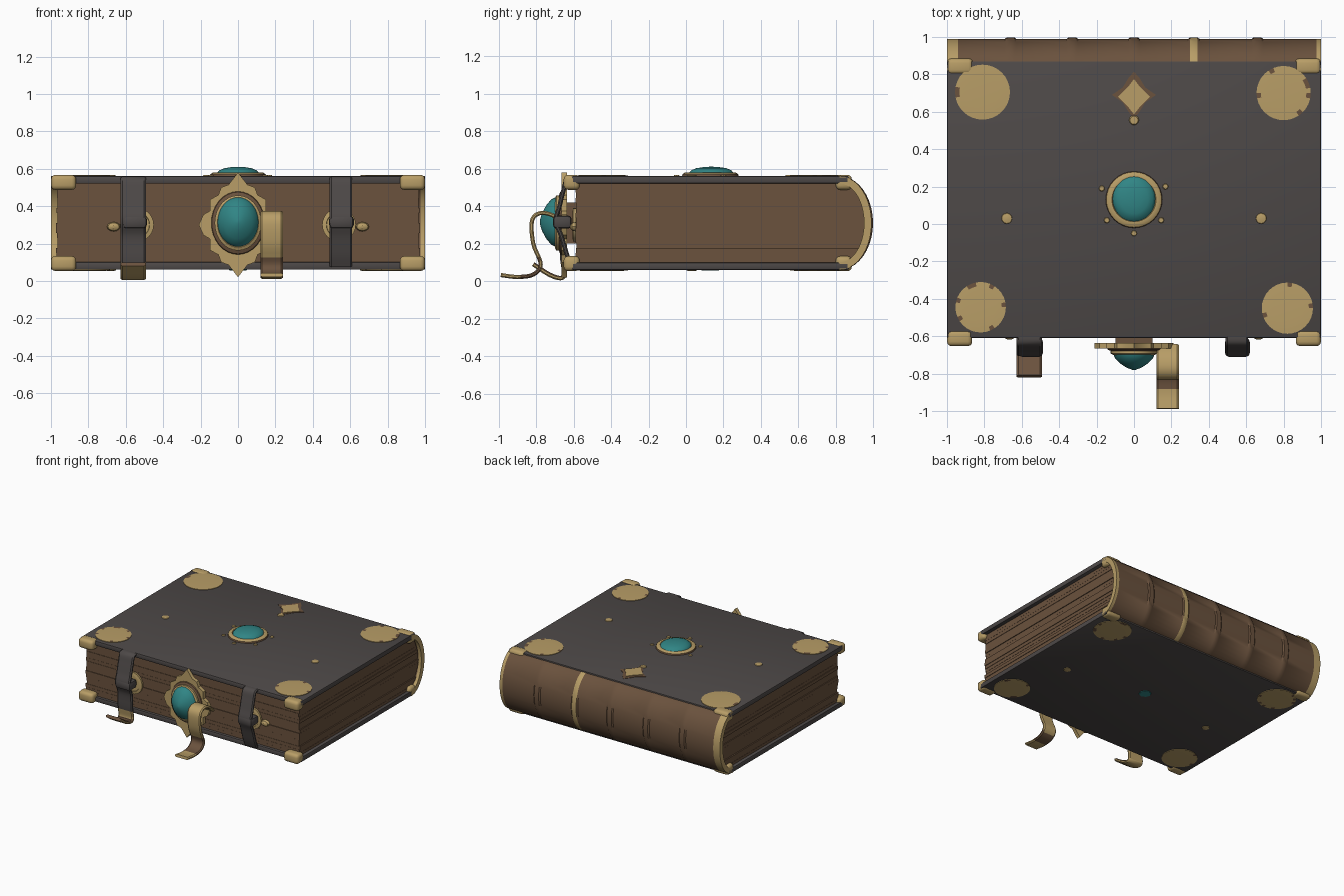
import bpy, bmesh, math, random
from mathutils import Matrix, Vector

if "Cube" in bpy.data.objects:
    bpy.data.objects.remove(bpy.data.objects["Cube"])

random.seed(4)

def material(name, rgb):
    m = bpy.data.materials.new(name)
    m.diffuse_color = (*rgb, 1)
    m.use_nodes = True
    m.node_tree.nodes["Principled BSDF"].inputs["Base Color"].default_value = m.diffuse_color
    return m

GREY = material("dark grey leather", (0.075, 0.066, 0.064))
BROWN = material("brown paper and leather", (0.145, 0.084, 0.047))
GOLD = material("old gold", (0.48, 0.34, 0.135))
TEAL = material("teal gem", (0.03, 0.235, 0.235))

FRONT = Matrix.Rotation(math.pi / 2, 4, 'X')      # local z points to the front
DOWN = Matrix.Rotation(math.pi, 4, 'X')

def finish(name, bm, mats, matrix=Matrix(), angle=35):
    bm.transform(matrix)
    bmesh.ops.recalc_face_normals(bm, faces=bm.faces)
    me = bpy.data.meshes.new(name)
    for f in bm.faces:
        f.smooth = True
    bm.to_mesh(me)
    bm.free()
    for m in mats:
        me.materials.append(m)
    me.set_sharp_from_angle(angle=math.radians(angle))
    ob = bpy.data.objects.new(name, me)
    bpy.context.collection.objects.link(ob)
    return ob

def box(name, lo, hi, mat, bevel=0.0, seg=2):
    bm = bmesh.new()
    lo, hi = Vector(lo), Vector(hi)
    bmesh.ops.create_cube(bm, size=1)
    for v in bm.verts:
        v.co = Vector([(a + b) / 2 + c * (b - a) for a, b, c in zip(lo, hi, v.co)])
    if bevel:
        bmesh.ops.bevel(bm, geom=bm.edges[:], offset=bevel, segments=seg, profile=0.5, affect='EDGES')
    return finish(name, bm, [mat])

def lathe(name, prof, mats, loc, scale=(1, 1, 1), rot=Matrix(), n=32, rule=None):
    """Turn (radius, height) points around local z; open ends are capped."""
    bm = bmesh.new()
    rings = [[bm.verts.new((r * math.cos(2 * math.pi * i / n), r * math.sin(2 * math.pi * i / n), h))
              for i in range(n)] for r, h in prof]
    for s, (a, b) in enumerate(zip(rings, rings[1:])):
        for i in range(n):
            f = bm.faces.new((a[i], a[(i + 1) % n], b[(i + 1) % n], b[i]))
            f.material_index = rule(s) if rule else 0
    bm.faces.new(rings[0])
    bm.faces.new(rings[-1])
    return finish(name, bm, mats, Matrix.Translation(loc) @ rot @ Matrix.Diagonal((*scale, 1)))

def plate(name, pts, mat, loc, thick, rot=Matrix()):
    """Flat outline extruded along local z."""
    bm = bmesh.new()
    lower = [bm.verts.new((x, y, 0)) for x, y in pts]
    upper = [bm.verts.new((x, y, thick)) for x, y in pts]
    bm.faces.new(lower)
    bm.faces.new(upper)
    for i in range(len(pts)):
        j = (i + 1) % len(pts)
        bm.faces.new((lower[i], lower[j], upper[j], upper[i]))
    return finish(name, bm, [mat], Matrix.Translation(loc) @ rot)

def mirror4(q):
    """Quarter outline, from the +y tip to the +x tip, to a full outline."""
    right = q + [(x, -y) for x, y in q[-2::-1]]
    return right + [(-x, y) for x, y in right[-2:0:-1]]

def ribbon(name, path, x, width, thick, mats, rule=None):
    """Smooth strap following (y, z) points."""
    p = [Vector(a) for a in path]
    p = [2 * p[0] - p[1]] + p + [2 * p[-1] - p[-2]]
    pts = []
    for a, b, c, d in zip(p, p[1:], p[2:], p[3:]):
        for k in range(5):
            t = k / 5
            pts.append(0.5 * (2 * b + (c - a) * t + (2 * a - 5 * b + 4 * c - d) * t * t
                              + (3 * b - a - 3 * c + d) * t ** 3))
    pts.append(p[-2])
    bm = bmesh.new()
    rings = []
    for i, q in enumerate(pts):
        t = (pts[min(i + 1, len(pts) - 1)] - pts[max(i - 1, 0)]).normalized()
        o = Vector((-t.y, t.x)) * thick / 2
        w = width / 2
        corners = [(-w, .4), (-w * .85, 1), (w * .85, 1), (w, .4), (w, -.4), (w * .85, -1), (-w * .85, -1), (-w, -.4)]
        rings.append([bm.verts.new((x + u, q.x + o.x * s, q.y + o.y * s)) for u, s in corners])
    for a, b in zip(rings, rings[1:]):
        for i in range(8):
            bm.faces.new((a[i], a[(i + 1) % 8], b[(i + 1) % 8], b[i]))
    bm.faces.new(rings[0])
    bm.faces.new(rings[-1])
    bmesh.ops.recalc_face_normals(bm, faces=bm.faces)
    if rule:
        for f in bm.faces:
            f.material_index = rule(f.calc_center_median(), f.normal)
    return finish(name, bm, mats)

# Covers
box("top_cover", (-1, -0.61, 0.52), (1, 0.87, 0.56), GREY, 0.008)
box("bottom_cover", (-1, -0.61, 0.06), (1, 0.87, 0.10), GREY, 0.008)

# Page block made of slightly uneven layers with a rounded back
bm = bmesh.new()
layers = 16
for k in range(layers):
    z0, z1 = 0.095 + 0.43 * k / layers, 0.095 + 0.43 * (k + 1) / layers
    back = 0.82 + 0.14 * math.sqrt(1 - (((z0 + z1) / 2 - 0.31) / 0.23) ** 2)
    x = 0.975 - random.uniform(0, 0.012)
    front = -0.59 + random.uniform(0, 0.006)
    geo = bmesh.ops.create_cube(bm, size=1)['verts']
    for v in geo:
        v.co = Vector((v.co.x * 2 * x, front if v.co.y < 0 else back, z0 if v.co.z < 0 else z1))
finish("page_block", bm, [BROWN])

# Rounded spine shell with raised bands, one gold band and gold end rims
stations = [(-1, 0), (-0.94, 0)]
for c in (-0.66, -0.33, 0.0, 0.32, 0.66):
    stations += [(c - 0.03, 0), (c - 0.02, 0.008), (c + 0.02, 0.008), (c + 0.03, 0)]
stations += [(0.975, 0), (1, 0)]
bm = bmesh.new()
arc = [math.pi * (i / 20 - 0.5) for i in range(21)]
rings = []
for x, e in stations:
    outer = [(x, 0.82 + (0.17 + e) * math.cos(a), 0.31 + 0.25 * math.sin(a)) for a in arc]
    inner = [(x, 0.82 + 0.13 * math.cos(a), 0.31 + 0.21 * math.sin(a)) for a in reversed(arc)]
    rings.append([bm.verts.new(c) for c in outer + inner])
n = len(rings[0])
for a, b in zip(rings, rings[1:]):
    for i in range(n):
        f = bm.faces.new((a[i], a[(i + 1) % n], b[(i + 1) % n], b[i]))
        cx = f.calc_center_median().x
        f.material_index = int(abs(cx) > 0.96 or abs(cx - 0.32) < 0.01)
for r in (rings[0], rings[-1]):
    for i in range(20):
        bm.faces.new((r[i], r[i + 1], r[n - 2 - i], r[n - 1 - i])).material_index = 1
finish("spine", bm, [BROWN, GOLD])

# Metal corner caps, front and back, top and bottom
for sx in (-1, 1):
    for label, z in (("top", 0.527), ("bottom", 0.093)):
        side = "left" if sx < 0 else "right"
        for end, y, w in (("front", -0.61, 0.135), ("back", 0.842, 0.14)):
            xs = sorted((sx * 1.0, sx * (1 - w)))
            box(f"{end}_{label}_{side}_corner", (xs[0], y - 0.043, z - 0.04),
                (xs[1], y + 0.043, z + 0.04), GOLD, 0.024, 3)

# Worn gold discs and small studs on both covers
for label, z, rot in (("top", 0.558, Matrix()), ("bottom", 0.062, DOWN)):
    for x, y, r in ((-0.81, 0.705, 0.147), (0.80, 0.70, 0.145), (-0.82, -0.445, 0.135), (0.82, -0.45, 0.137)):
        ob = lathe(f"{label}_corner_disc", [(r, 0), (r, 0.006), (r * 0.84, 0.007), (r * 0.6, 0.008)],
                   [GOLD, BROWN], (x, y, z), rot=rot)
        for f in ob.data.polygons:           # worn flecks near the rim
            if len(f.vertices) == 4 and f.index >= 32 and f.index < 64 and random.random() < 0.14:
                f.material_index = 1
    for x in (-0.68, 0.68):
        lathe(f"{label}_side_stud", [(0.03, 0), (0.027, 0.006), (0.012, 0.009)], [GOLD], (x, 0.03, z), rot=rot, n=12)
lathe("bottom_gem", [(0.05, 0), (0.045, 0.006)], [TEAL], (0, 0.13, 0.062), rot=DOWN, n=8)

# Top gem in its ring, with surrounding studs
lathe("top_gem_setting", [(0.152, 0), (0.148, 0.014), (0.135, 0.022), (0.118, 0.022), (0.112, 0.012)],
      [GOLD, BROWN], (0, 0.13, 0.557), rule=lambda s: int(s == 0))
lathe("top_gem", [(0.116, 0), (0.114, 0.018), (0.10, 0.034), (0.075, 0.045), (0.04, 0.051), (0.01, 0.053)],
      [TEAL], (0, 0.135, 0.557), (1, 1.07, 1))
for x, y in ((-0.172, 0.19), (0.168, 0.20), (-0.145, 0.02), (0.145, 0.02), (0, -0.05)):
    lathe("top_gem_stud", [(0.017, 0), (0.013, 0.008)], [GOLD], (x, y, 0.558), n=8)

# Diamond ornament near the spine
plate("diamond_backing", mirror4([(0, 0.125), (0.03, 0.09), (0.06, 0.04), (0.118, 0)]), BROWN, (0, 0.69, 0.558), 0.005)
plate("diamond_inlay", mirror4([(0, 0.095), (0.03, 0.055), (0.085, 0)]), GOLD, (0, 0.68, 0.558), 0.009)
lathe("diamond_drop", [(0.028, 0), (0.022, 0.008)], [GOLD], (0, 0.555, 0.558), n=12)

# Front star plate with gem
star = mirror4([(0, 0.28), (0.05, 0.215), (0.09, 0.20), (0.105, 0.16), (0.15, 0.135),
                (0.15, 0.075), (0.185, 0.055), (0.21, 0)])
plate("front_star", star, GOLD, (0, -0.635, 0.30), 0.03, FRONT)
box("front_star_mount", (-0.1, -0.64, 0.2), (0.1, -0.58, 0.42), BROWN)
lathe("front_gem_setting", [(0.145, 0), (0.14, 0.012), (0.125, 0.018), (0.125, 0.032), (0.11, 0.04), (0.1, 0.03)],
      [GOLD, BROWN], (0, -0.66, 0.31), (1, 1.18, 1), FRONT, rule=lambda s: int(s < 2))
lathe("front_gem", [(0.113, 0), (0.113, 0.03), (0.10, 0.06), (0.075, 0.085), (0.04, 0.108), (0.008, 0.12)],
      [TEAL], (0, -0.66, 0.315), (1, 1.2, 1), FRONT)

# Gold clasp hook hanging beside the gem
ribbon("front_clasp", [(-0.65, 0.30), (-0.71, 0.35), (-0.78, 0.362), (-0.822, 0.32), (-0.815, 0.2), (-0.775, 0.09),
                       (-0.815, 0.035), (-0.90, 0.022), (-0.988, 0.032)], 0.18, 0.12, 0.022, [GOLD, BROWN],
       lambda c, nrm: int(c.z < 0.12 and -0.88 < c.y < -0.78))

# Side straps: left one ends in a turned-up tail, right one is short
upper = [(-0.59, 0.548), (-0.635, 0.54), (-0.655, 0.48), (-0.675, 0.40), (-0.695, 0.32), (-0.665, 0.24)]
ribbon("left_strap", upper + [(-0.66, 0.12), (-0.65, 0.04), (-0.67, 0.016), (-0.73, 0.035), (-0.815, 0.09)],
       -0.56, 0.135, 0.024, [GREY, BROWN, GOLD],
       lambda c, nrm: 0 if c.z > 0.1 else (1 if nrm.z > 0.2 else 2))
ribbon("right_strap", upper + [(-0.635, 0.14), (-0.61, 0.08)], 0.55, 0.12, 0.024, [GREY])
for sx, side in ((-1, "left"), (1, "right")):
    box(f"{side}_strap_keeper", (sx * 0.553 - 0.066, -0.71, 0.28), (sx * 0.553 + 0.066, -0.61, 0.35), GREY, 0.02)
    lathe(f"{side}_strap_rosette", [(0.09, 0), (0.09, 0.014), (0.068, 0.018), (0.066, 0.012)], [GOLD, BROWN],
          (sx * 0.54, -0.588, 0.30), rot=FRONT, n=24)
    lathe(f"{side}_strap_stud", [(0.036, 0), (0.03, 0.02), (0.01, 0.03)], [GOLD],
          (sx * 0.665, -0.588, 0.29), (1, 0.7, 1), FRONT, n=12)
